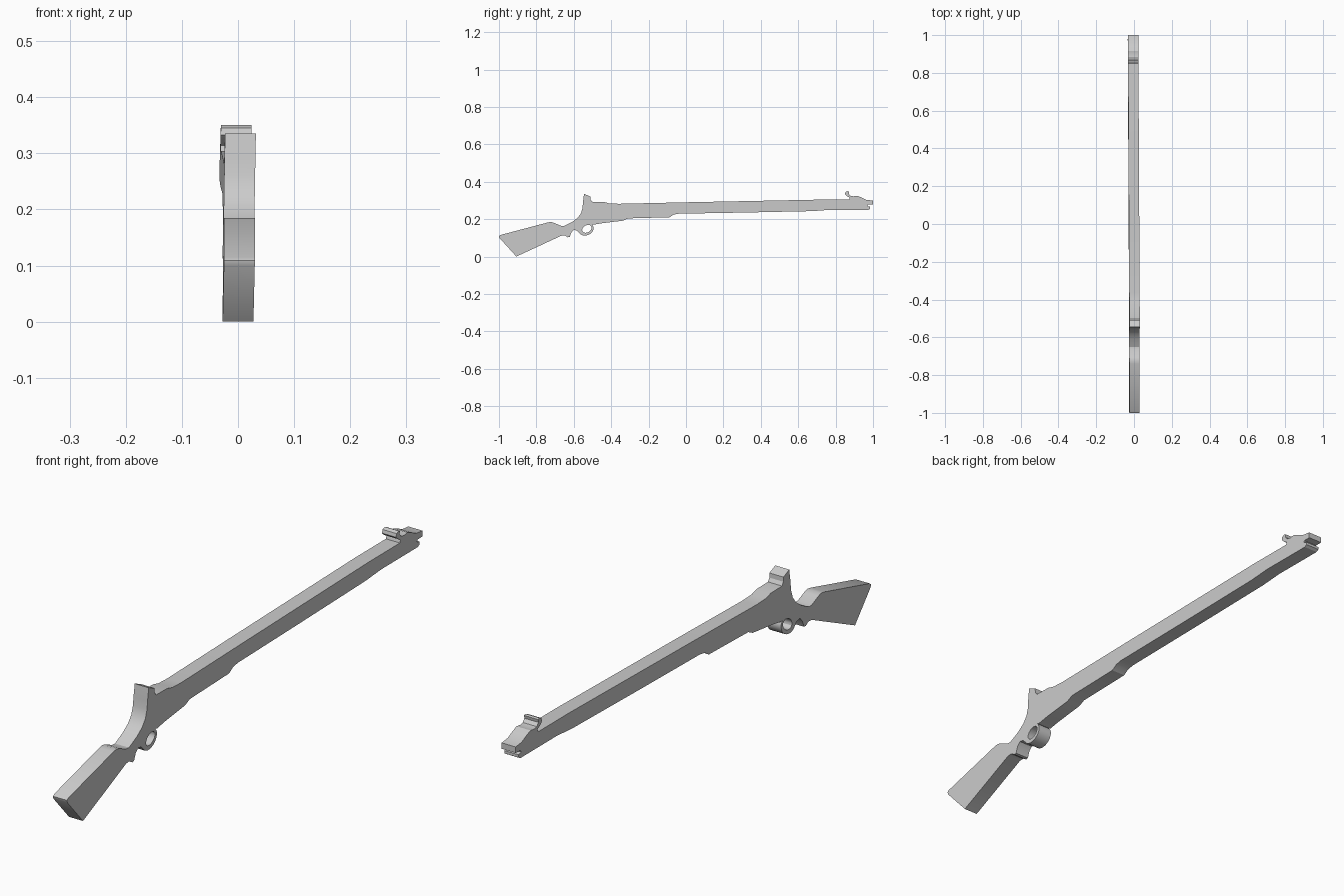
import bpy, bmesh, math
from mathutils import Vector

if "Cube" in bpy.data.objects:
    bpy.data.objects.remove(bpy.data.objects["Cube"])

HALF = 0.0275  # half thickness of the board-like body


def lean(y, z):
    # slight yaw and roll of the whole cut-out
    return -0.005 - 0.0055 * y + 0.019 * z


def arc(cy, cz, ry, rz, a0, a1, n, tilt=0.0):
    pts = []
    for i in range(n + 1):
        a = math.radians(a0 + (a1 - a0) * i / n)
        u, v = ry * math.cos(a), rz * math.sin(a)
        c, s = math.cos(math.radians(tilt)), math.sin(math.radians(tilt))
        pts.append((cy + u * c - v * s, cz + u * s + v * c))
    return pts


def cutout(name, loops):
    bm = bmesh.new()
    edges = []
    for loop in loops:
        vs = [bm.verts.new((lean(y, z) - HALF, y, z)) for y, z in loop]
        edges += [bm.edges.new((vs[i - 1], vs[i])) for i in range(len(vs))]
    bmesh.ops.triangle_fill(bm, use_beauty=True, use_dissolve=False, edges=edges)
    ext = bmesh.ops.extrude_face_region(bm, geom=bm.faces[:], use_keep_orig=True)
    moved = [g for g in ext["geom"] if isinstance(g, bmesh.types.BMVert)]
    bmesh.ops.translate(bm, verts=moved, vec=Vector((2 * HALF, 0, 0)))
    bmesh.ops.recalc_face_normals(bm, faces=bm.faces[:])
    me = bpy.data.meshes.new(name)
    bm.to_mesh(me)
    bm.free()
    ob = bpy.data.objects.new(name, me)
    bpy.context.collection.objects.link(ob)
    bpy.context.view_layer.objects.active = ob
    ob.select_set(True)
    bpy.ops.object.shade_smooth_by_angle(angle=math.radians(30))
    return ob


# stock: butt and upper comb
stock_top = [(-0.907, 0.0), (-0.998, 0.1), (-1.0, 0.109), (-0.993, 0.115),
             (-0.74, 0.182), (-0.722, 0.185), (-0.705, 0.18), (-0.668, 0.164),
             (-0.652, 0.163)]
# grip curve and hammer
hammer = [(-0.61, 0.184), (-0.58, 0.206), (-0.562, 0.23), (-0.553, 0.26),
          (-0.551, 0.29), (-0.545, 0.335), (-0.512, 0.321), (-0.511, 0.305),
          (-0.503, 0.293)]
# receiver top and barrel top line
barrel_top = [(-0.44, 0.292), (-0.41, 0.284), (-0.36, 0.282), (0.0, 0.29),
              (0.7, 0.304), (0.873, 0.304)]
# hooked front sight
sight = [(0.876, 0.314), (0.862, 0.322), (0.85, 0.333), (0.853, 0.345),
         (0.865, 0.35), (0.872, 0.347), (0.87, 0.336), (0.88, 0.325),
         (0.895, 0.322), (0.915, 0.325), (0.94, 0.315), (0.965, 0.303)]
# notched muzzle
muzzle = [(1.0, 0.299), (1.0, 0.278), (0.973, 0.277), (0.97, 0.27),
          (0.985, 0.266), (0.985, 0.256), (0.975, 0.25)]
# stepped underside of barrel and receiver
underside = [(0.77, 0.25), (0.68, 0.243), (0.3, 0.235), (-0.04, 0.229),
             (-0.066, 0.224), (-0.088, 0.21), (-0.31, 0.204), (-0.335, 0.192),
             (-0.45, 0.178), (-0.495, 0.17)]
# trigger guard and lower grip
guard = arc(-0.535, 0.147, 0.042, 0.034, 25, -150, 12, 20)
grip = [(-0.583, 0.139), (-0.6, 0.142), (-0.613, 0.128), (-0.622, 0.104),
        (-0.632, 0.103), (-0.648, 0.113), (-0.665, 0.112)]
guard_hole = arc(-0.53, 0.148, 0.027, 0.019, 0, 337.5, 15, 30)

outline = stock_top + hammer + barrel_top + sight + muzzle + underside + guard + grip
cutout("rifle_body", [outline, guard_hole])
